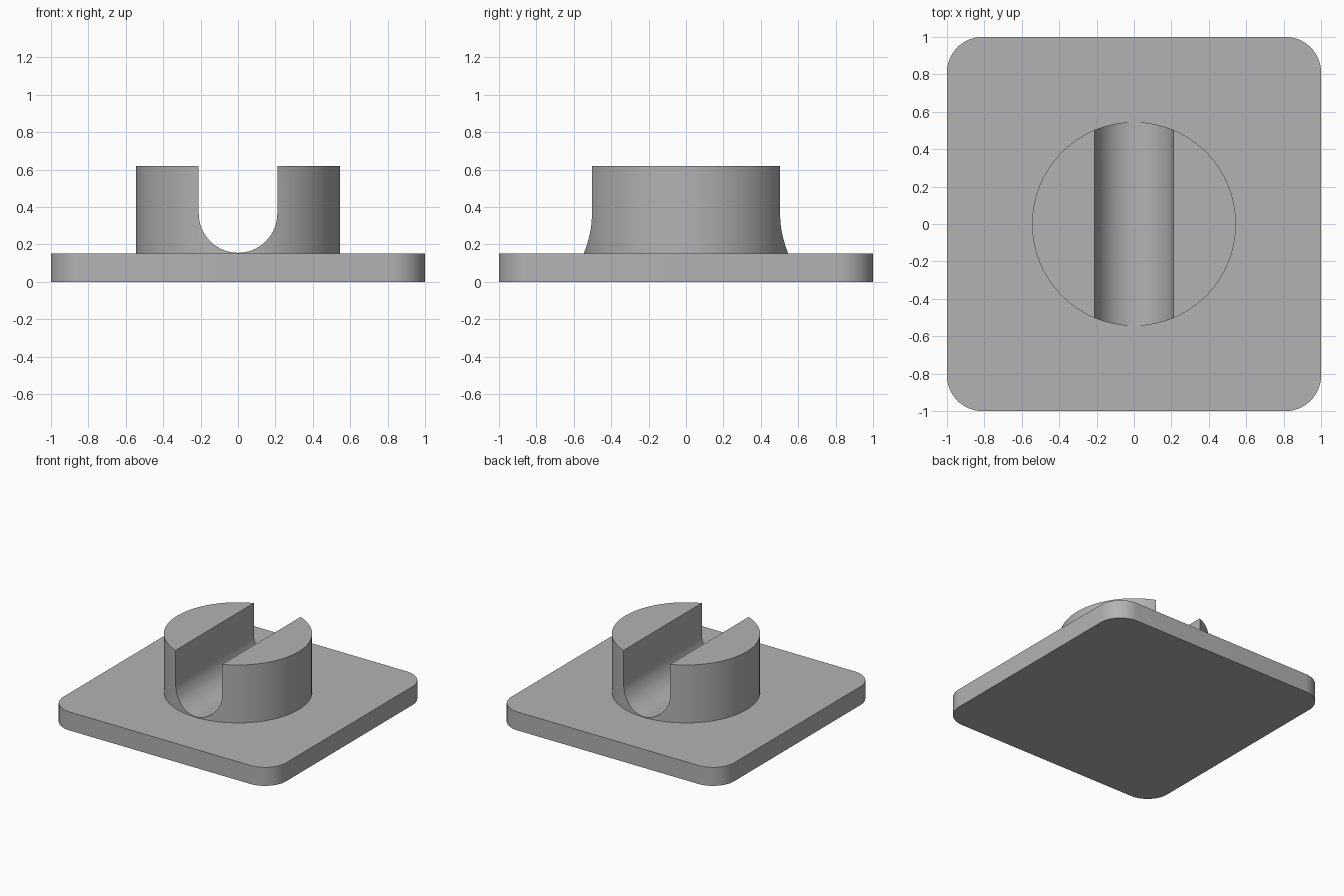
import bpy, bmesh, math
from mathutils import Matrix

if "Cube" in bpy.data.objects:
    bpy.data.objects.remove(bpy.data.objects["Cube"])

PLATE_H, TOP, RADIUS = 0.15, 0.62, 0.545
CORNER, SLOT_R, SLOT_Z = 0.19, 0.21, 0.365

grey = bpy.data.materials.new("plain grey")
grey.diffuse_color = (0.45, 0.45, 0.45, 1)
grey.use_nodes = True
grey.node_tree.nodes["Principled BSDF"].inputs["Base Color"].default_value = grey.diffuse_color


def arc(cx, cy, r, start, end, n):
    steps = [math.radians(start + (end - start) * i / n) for i in range(n + 1)]
    return [(cx + r * math.cos(a), cy + r * math.sin(a)) for a in steps]


def prism(name, outline, low, high, matrix=Matrix()):
    """Extrude a closed outline from low to high, then place it."""
    bm = bmesh.new()
    face = bm.faces.new([bm.verts.new((x, y, low)) for x, y in outline])
    new = bmesh.ops.extrude_face_region(bm, geom=[face])["geom"]
    for v in new:
        if isinstance(v, bmesh.types.BMVert):
            v.co.z = high
    bmesh.ops.recalc_face_normals(bm, faces=bm.faces)
    bm.transform(matrix)
    mesh = bpy.data.meshes.new(name)
    bm.to_mesh(mesh)
    bm.free()
    mesh.materials.append(grey)
    obj = bpy.data.objects.new(name, mesh)
    bpy.context.collection.objects.link(obj)
    return obj


def boolean(target, tool, operation):
    mod = target.modifiers.new(operation.lower(), 'BOOLEAN')
    mod.operation, mod.object, mod.solver = operation, tool, 'EXACT'
    bpy.context.view_layer.objects.active = target
    bpy.ops.object.modifier_apply(modifier=mod.name)
    bpy.data.objects.remove(tool)


# Base plate with rounded corners
c = 1 - CORNER
outline = []
for i, (sx, sy) in enumerate([(1, 1), (-1, 1), (-1, -1), (1, -1)]):
    outline += arc(sx * c, sy * c, CORNER, 90 * i, 90 * i + 90, 16)
base = prism("base_with_slotted_boss", outline, 0, PLATE_H)

# Round boss, sunk into the plate for a clean union
boss = prism("boss", arc(0, 0, RADIUS, 0, 360, 96)[:-1], 0.05, TOP)

# U-shaped slot running front to back, open at the top
slot = prism("slot_cutter",
             arc(0, SLOT_Z, SLOT_R, 180, 360, 32) + [(SLOT_R, 1), (-SLOT_R, 1)],
             -1, 1, Matrix.Rotation(math.pi / 2, 4, 'X'))
boolean(boss, slot, 'DIFFERENCE')
boolean(base, boss, 'UNION')

# Smooth curved walls, crisp edges
bpy.ops.object.select_all(action='DESELECT')
base.select_set(True)
bpy.context.view_layer.objects.active = base
bpy.ops.object.shade_smooth_by_angle(angle=math.radians(30))
